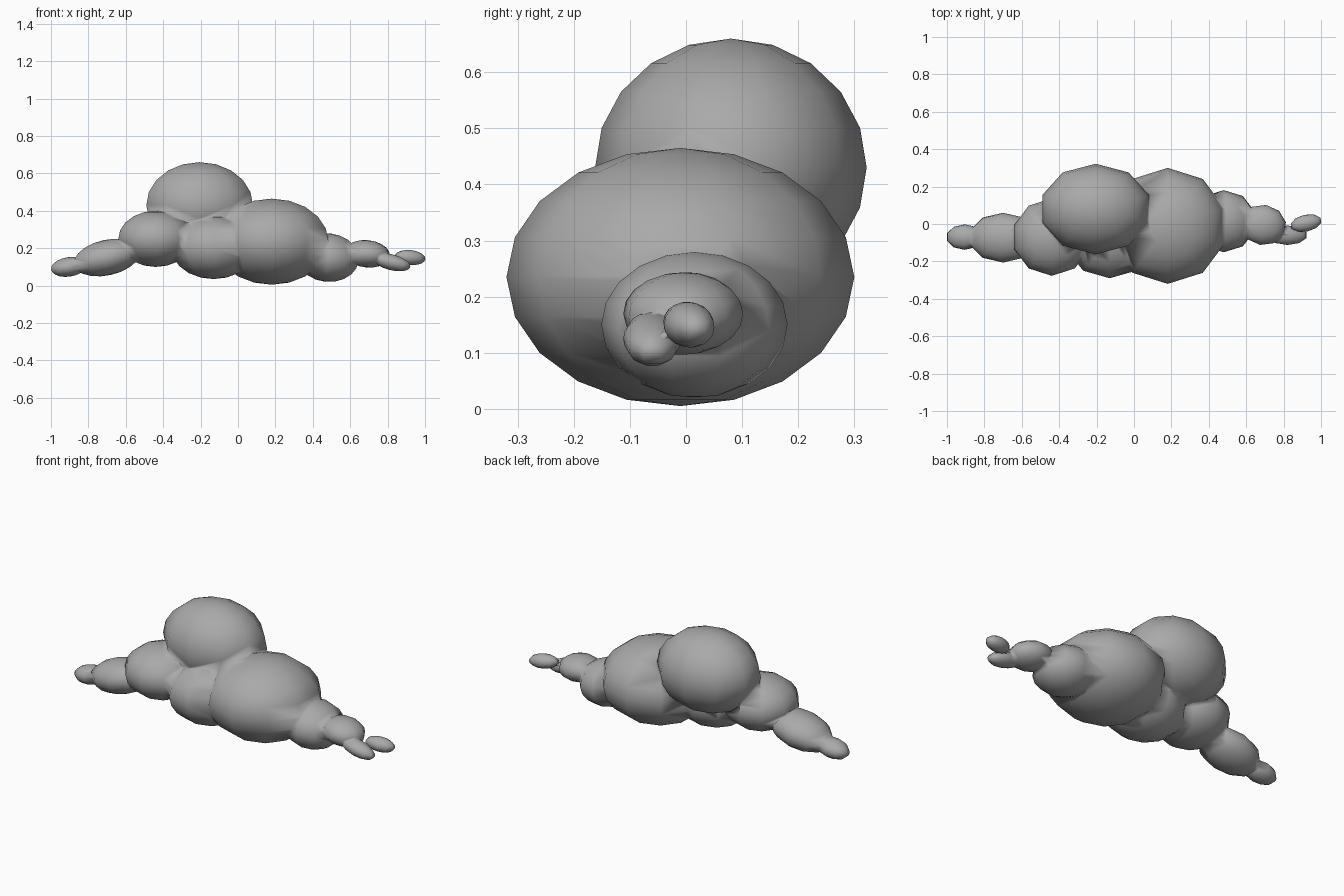
import bpy
from mathutils import Euler

cube = bpy.data.objects.get("Cube")
if cube:
    bpy.data.objects.remove(cube, do_unlink=True)

grey = bpy.data.materials.new("cloud_grey")
grey.use_nodes = True
colour = (0.4, 0.4, 0.4, 1)
grey.diffuse_color = colour
grey.node_tree.nodes["Principled BSDF"].inputs["Base Color"].default_value = colour


def puff(name, centre, radii, tilt=0.0, turn=0.0):
    """Low-poly ellipsoid; tilt is about y, turn is about z."""
    bpy.ops.mesh.primitive_uv_sphere_add(segments=10, ring_count=10, radius=1,
                                         location=centre)
    ob = bpy.context.object
    ob.name = name
    ob.scale = radii
    ob.rotation_euler = Euler((0, tilt, turn))
    bpy.ops.object.transform_apply(location=True, rotation=True, scale=True)
    ob.data.materials.append(grey)
    return ob


# Main body puff, which the others merge into
cloud = puff("cloud", (0.18, -0.01, 0.235), (0.32, 0.31, 0.23))

# Upper, lower and side puffs, then the two tapering tails
others = [
    puff("top_puff", (-0.205, 0.08, 0.43), (0.30, 0.242, 0.23)),
    puff("lower_puff", (-0.13, -0.08, 0.205), (0.24, 0.21, 0.17)),
    puff("right_puff", (-0.44, -0.07, 0.25), (0.21, 0.207, 0.15)),
    puff("right_tail", (-0.70, -0.073, 0.15), (0.19, 0.133, 0.095), tilt=-0.22),
    puff("right_tip", (-0.905, -0.07, 0.10), (0.10, 0.068, 0.052), tilt=-0.15),
    puff("left_puff", (0.48, 0.015, 0.15), (0.175, 0.166, 0.13), tilt=0.1),
    puff("left_tail", (0.69, -0.005, 0.17), (0.125, 0.108, 0.073), tilt=0.1, turn=-0.15),
    puff("left_neck", (0.82, -0.06, 0.125), (0.11, 0.052, 0.042), tilt=0.25),
    puff("left_tip", (0.92, 0.005, 0.15), (0.085, 0.045, 0.04), tilt=0.1, turn=0.2),
]

# Fuse all puffs into one skin
for ob in others:
    mod = cloud.modifiers.new("union_" + ob.name, "BOOLEAN")
    mod.operation = "UNION"
    mod.solver = "EXACT"
    mod.object = ob
    bpy.context.view_layer.objects.active = cloud
    bpy.ops.object.modifier_apply(modifier=mod.name)
    bpy.data.objects.remove(ob, do_unlink=True)

for poly in cloud.data.polygons:
    poly.use_smooth = True
    poly.material_index = 0
